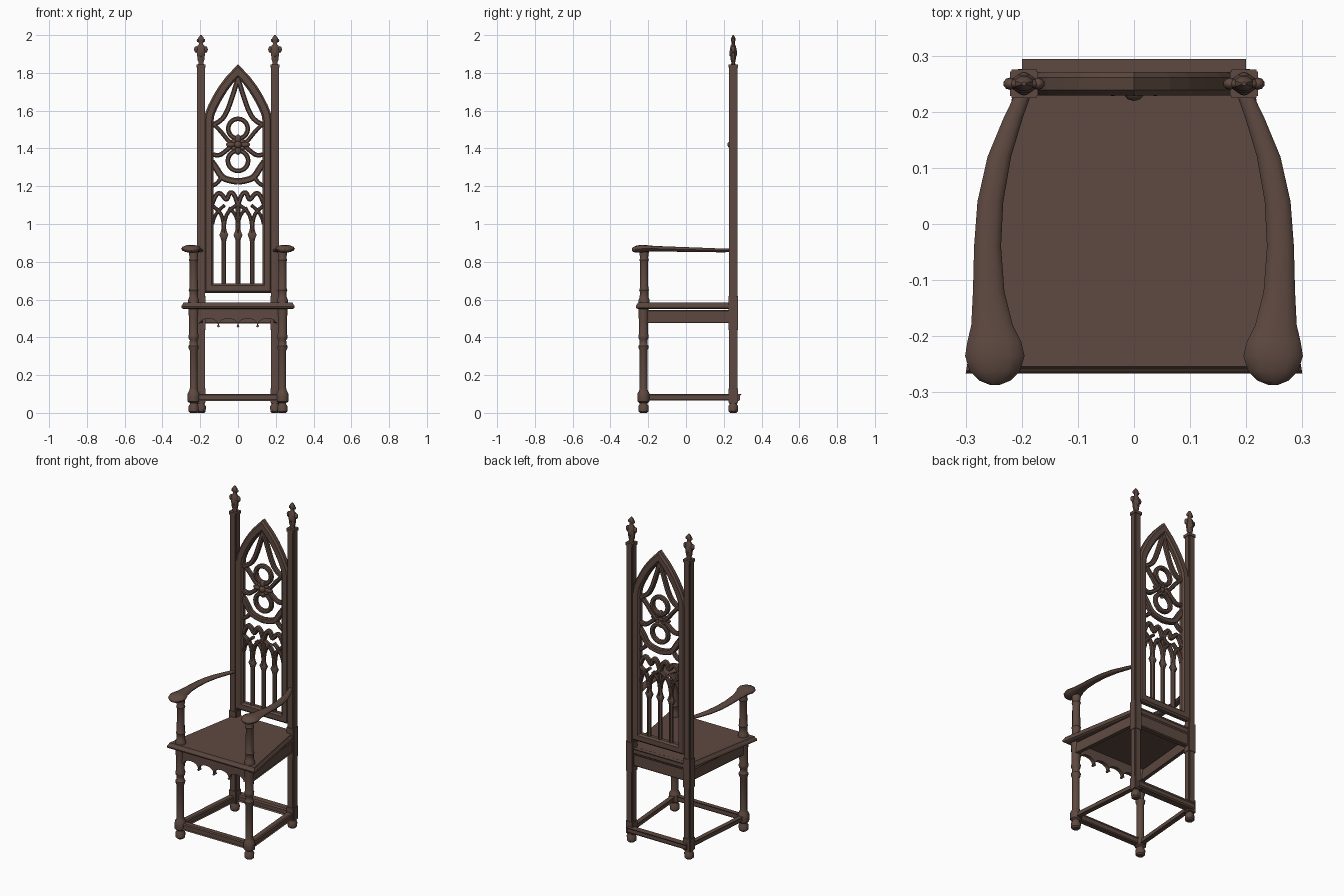
import bpy, bmesh, math
from mathutils import Vector

if "Cube" in bpy.data.objects:
    bpy.data.objects.remove(bpy.data.objects["Cube"])

wood = bpy.data.materials.new("dark brown wood")
wood.diffuse_color = (0.112, 0.067, 0.052, 1)
wood.use_nodes = True
wood.node_tree.nodes["Principled BSDF"].inputs["Base Color"].default_value = wood.diffuse_color


def finish(name, bm, smooth=False):
    bmesh.ops.recalc_face_normals(bm, faces=bm.faces)
    me = bpy.data.meshes.new(name)
    bm.to_mesh(me)
    bm.free()
    me.materials.append(wood)
    ob = bpy.data.objects.new(name, me)
    bpy.context.collection.objects.link(ob)
    if smooth:
        bpy.ops.object.select_all(action='DESELECT')
        ob.select_set(True)
        bpy.context.view_layer.objects.active = ob
        bpy.ops.object.shade_smooth_by_angle(angle=math.radians(40))
    return ob


def skin(bm, rings, closed=False):
    """Join rings of points into a surface, capping the ends if open."""
    vs = [[bm.verts.new(p) for p in r] for r in rings]
    n = len(vs[0])
    for i in range(len(vs) if closed else len(vs) - 1):
        a, b = vs[i], vs[(i + 1) % len(vs)]
        for k in range(n):
            bm.faces.new((a[k], a[(k + 1) % n], b[(k + 1) % n], b[k]))
    if not closed:
        bm.faces.new(vs[0])
        bm.faces.new(vs[-1])


def lathe(name, x, y, profile, sides=12, sy=1.0):
    """Turned part from (radius, z) pairs."""
    bm = bmesh.new()
    turn = [2 * math.pi * (k + 0.5) / sides for k in range(sides)]
    skin(bm, [[(x + r * math.cos(a), y + sy * r * math.sin(a), z) for a in turn]
              for r, z in profile])
    return finish(name, bm, True)


def beam(name, p, q, w, h):
    """Level bar from p to q, w wide and h high."""
    p, q = Vector(p), Vector(q)
    side = (q - p).normalized().cross(Vector((0, 0, 1))) * w / 2
    up, c = Vector((0, 0, h / 2)), min(w, h) * 0.2
    su, sd = side.normalized() * c, Vector((0, 0, c))
    prof = [side + up - su, side + up - sd, side - up + sd, side - up + su,
            -side - up + su, -side - up + sd, -side + up - sd, -side + up - su]
    bm = bmesh.new()
    skin(bm, [[e + o for o in prof] for e in (p, q)])
    return finish(name, bm)


def strip(name, pts, w, y0, y1, c, closed=False):
    """Moulding swept along (x, z) points, with mitred corners and chamfers."""
    n, h = len(pts), w / 2
    prof = [(-h, y0 + c), (-h + c, y0), (h - c, y0), (h, y0 + c),
            (h, y1 - c), (h - c, y1), (-h + c, y1), (-h, y1 - c)]
    P = [Vector(p) for p in pts]
    rings = []
    for i, p in enumerate(P):
        a = (p - P[i - 1]).normalized() if closed or i else None
        b = (P[(i + 1) % n] - p).normalized() if closed or i < n - 1 else None
        a, b = a or b, b or a
        na, nb = Vector((-a.y, a.x)), Vector((-b.y, b.x))
        m = (na + nb).normalized()
        m /= max(m.dot(na), 0.4)
        rings.append([(p.x + m.x * o, y, p.y + m.y * o) for o, y in prof])
    bm = bmesh.new()
    skin(bm, rings, closed)
    return finish(name, bm)


def soft(pts):
    """Round off a polyline by corner cutting."""
    for _ in range(2):
        out = [pts[0]]
        for (a, b), (c, d) in zip(pts, pts[1:]):
            out += [(a * .75 + c * .25, b * .75 + d * .25), (a * .25 + c * .75, b * .25 + d * .75)]
        pts = out + [pts[-1]]
    return pts


def blob(name, loc, size):
    bm = bmesh.new()
    bmesh.ops.create_uvsphere(bm, u_segments=10, v_segments=6, radius=1)
    for v in bm.verts:
        v.co = Vector(v.co[i] * size[i] + loc[i] for i in range(3))
    return finish(name, bm, True)


def plate(name, outline, lo, hi, axis):
    """Flat outline extruded along y or z."""
    bm = bmesh.new()
    place = (lambda a, b, t: (a, t, b)) if axis == 'y' else (lambda a, b, t: (a, b, t))
    skin(bm, [[place(a, b, t) for a, b in outline] for t in (lo, hi)])
    return finish(name, bm)


# seat board with rounded edge
bm = bmesh.new()
skin(bm, [[(sx * (x - d), y + (d if y < 0 else 0), z) for sx, x, y in
           ((-1, .30, -.266), (1, .30, -.266), (1, .212, .245), (-1, .212, .245))]
          for d, z in ((.012, .55), (.002, .555), (0, .563), (.004, .572), (.007, .574), (.012, .585))])
finish("seat", bm)

# scalloped front apron
edge = [(-.225, .55), (-.225, .48)]
for i in range(4):
    cx = -.156 + i * .104
    edge += [(cx - .05 * math.cos(math.pi * k / 8), .468 + .032 * math.sin(math.pi * k / 8)) for k in range(9)]
    if i < 3:
        edge += [(cx + .044, .458), (cx + .052, .452), (cx + .060, .458)]
edge += [(.225, .48), (.225, .55)]
plate("front_apron", edge, -.238, -.215, 'y')
beam("back_apron", (-.19, .25, .512), (.19, .25, .512), .025, .075)
beam("back_seat_rail", (-.19, .25, .567), (.19, .25, .567), .03, .035)

# low stretchers
beam("front_stretcher", (-.235, -.225, .082), (.235, -.225, .082), .028, .036)
beam("back_stretcher", (-.2, .268, .082), (.2, .268, .082), .038, .036)

leg_profile = [(.018, 0), (.027, .008), (.028, .035), (.021, .045), (.021, .052), (.032, .06),
               (.034, .082), (.032, .104), (.024, .118), (.021, .13), (.021, .33), (.027, .342),
               (.028, .355), (.022, .362), (.021, .385), (.027, .395), (.028, .41), (.024, .42),
               (.026, .50), (.028, .55)]
arm_post_profile = [(.03, .58), (.03, .60), (.024, .61), (.023, .64), (.027, .65), (.023, .66),
                    (.022, .80), (.026, .81), (.022, .82), (.026, .85), (.026, .865)]
finial_profile = [(.018, 1.838), (.014, 1.855), (.019, 1.868), (.021, 1.885), (.025, 1.915), (.022, 1.94),
                  (.012, 1.952), (.014, 1.965), (.019, 1.975), (.014, 1.988), (.004, 2.0)]
# arm stations: x, y, z, half width, half thickness
arm_path = [(.196, .235, .860, .014, .009), (.215, .19, .860, .017, .010), (.240, .12, .862, .021, .011),
            (.256, .04, .864, .023, .012), (.261, -.04, .866, .024, .013), (.259, -.12, .868, .028, .014),
            (.253, -.18, .870, .037, .015), (.249, -.21, .870, .048, .018), (.248, -.235, .869, .053, .021),
            (.248, -.262, .867, .045, .019), (.248, -.279, .865, .028, .013), (.248, -.287, .864, .008, .005)]

for s, side in ((-1, "left"), (1, "right")):
    # front leg and the arm post above it
    lathe(side + "_front_leg", s * .235, -.225, leg_profile)
    lathe(side + "_arm_post", s * .235, -.222, arm_post_profile)
    # arm with a swelling hand rest
    bm = bmesh.new()
    skin(bm, [[(s * (x + w * math.cos(a)), y, z + t * math.sin(a))
               for a in [math.pi * k / 6 for k in range(12)]] for x, y, z, w, t in arm_path])
    finish(side + "_arm", bm, True)
    # side apron and stretcher
    beam(side + "_apron", (s * .24, -.215, .51), (s * .198, .245, .51), .022, .07)
    beam(side + "_stretcher", (s * .235, -.225, .082), (s * .196, .25, .082), .028, .034)

    # grooved back post, cross-shaped in section
    def cross(r, g):
        q = [(r, -g), (r, g), (g, g), (g, r)]
        out = []
        for k in range(4):
            c, d = round(math.cos(k * math.pi / 2)), round(math.sin(k * math.pi / 2))
            out += [(s * .196 + a * c - b * d, .25 + a * d + b * c) for a, b in q[:3]]
        return out
    plate(side + "_back_post", cross(.022, .016), .05, 1.835, 'z')
    plate(side + "_lower_post_block", cross(.025, .021), .44, .62, 'z')
    plate(side + "_post_base", cross(.025, .021), .055, .13, 'z')
    plate(side + "_post_cap", cross(.025, .022), 1.828, 1.845, 'z')
    lathe(side + "_back_foot", s * .196, .25, leg_profile[:5], 8)
    # leafy finial
    lathe(side + "_finial", s * .196, .25, finial_profile, 8, .75)
    for d in (-1, 1):
        blob(side + "_finial_leaf", (s * .196 + d * .025, .25, 1.924), (.012, .011, .018))
        blob(side + "_finial_leaf_tip", (s * .196 + d * .016, .25, 1.972), (.007, .008, .009))
        blob(side + "_finial_side_leaf", (s * .196, .25 + d * .012, 1.905), (.011, .009, .022))

# pointed back frame
half = [(.155, .66), (.155, 1.545), (.150, 1.58), (.133, 1.622), (.105, 1.675), (.077, 1.72), (.045, 1.762)]
strip("back_frame", half + [(0, 1.81)] + [(-x, z) for x, z in reversed(half)], .05, .229, .271, .01, True)

# tracery ribs, drawn once and mirrored
ribs = {
    "lancet_rib": ([(0, 1.77), (.025, 1.69), (.055, 1.60), (.085, 1.55), (.14, 1.52)], .026),
    "upper_lobe": ([(.14, 1.54), (.09, 1.49), (.06, 1.45), (.03, 1.42)], .022),
    "lower_lobe": ([(.03, 1.42), (.06, 1.39), (.10, 1.36), (.14, 1.37)], .024),
    "bowl_rib": ([(.14, 1.33), (.118, 1.30), (.085, 1.245), (.04, 1.23), (0, 1.225)], .034),
    "bowl_brace": ([(.14, 1.20), (.11, 1.215), (.085, 1.25)], .022),
    "wavy_rib": ([(.14, 1.10), (.115, 1.16), (.09, 1.165), (.06, 1.12), (.045, 1.17), (.02, 1.16), (0, 1.10)], .024),
    "outer_arch": ([(.075, .95), (.078, 1.02), (.095, 1.065), (.14, 1.10)], .020),
    "inner_arch": ([(.075, .95), (.072, 1.02), (.05, 1.07), (0, 1.105)], .020),
    "middle_arch": ([(0, .95), (.003, 1.02), (.02, 1.06), (.05, 1.085)], .018),
    "wall_arch": ([(.135, 1.0), (.125, 1.04), (.10, 1.075), (.07, 1.10)], .018),
}
for name, (pts, w) in ribs.items():
    for s, side in ((-1, "left_"), (1, "right_")):
        strip(side + name, soft([(s * x, z) for x, z in pts]), w, .236, .264, .006)
for name, z, r in (("upper_ring", 1.505, .052), ("lower_ring", 1.335, .054)):
    strip(name, [(r * math.cos(k * math.pi / 10), z + r * math.sin(k * math.pi / 10)) for k in range(20)],
          .024, .236, .264, .006, True)

# slender mullions with capitals
for x in (-.075, 0, .075):
    strip("mullion", [(x, .67), (x, .97 if x else 1.13)], .024, .237, .263, .007)
    lathe("mullion_capital", x, .25, [(.011, .90), (.018, .925), (.026, .942), (.018, .958), (.011, .985)], 8, .7)

# central carved flower
blob("flower_centre", (0, .238, 1.42), (.02, .019, .02))
for k in range(4):
    a = k * math.pi / 2
    blob("flower_petal", (.038 * math.cos(a), .244, 1.42 + .030 * math.sin(a)),
         (.028 if k % 2 == 0 else .018, .016, .015 if k % 2 == 0 else .024))
    b = a + math.pi / 4
    blob("flower_leaf", (.032 * math.cos(b), .246, 1.42 + .026 * math.sin(b)), (.016, .012, .014))
